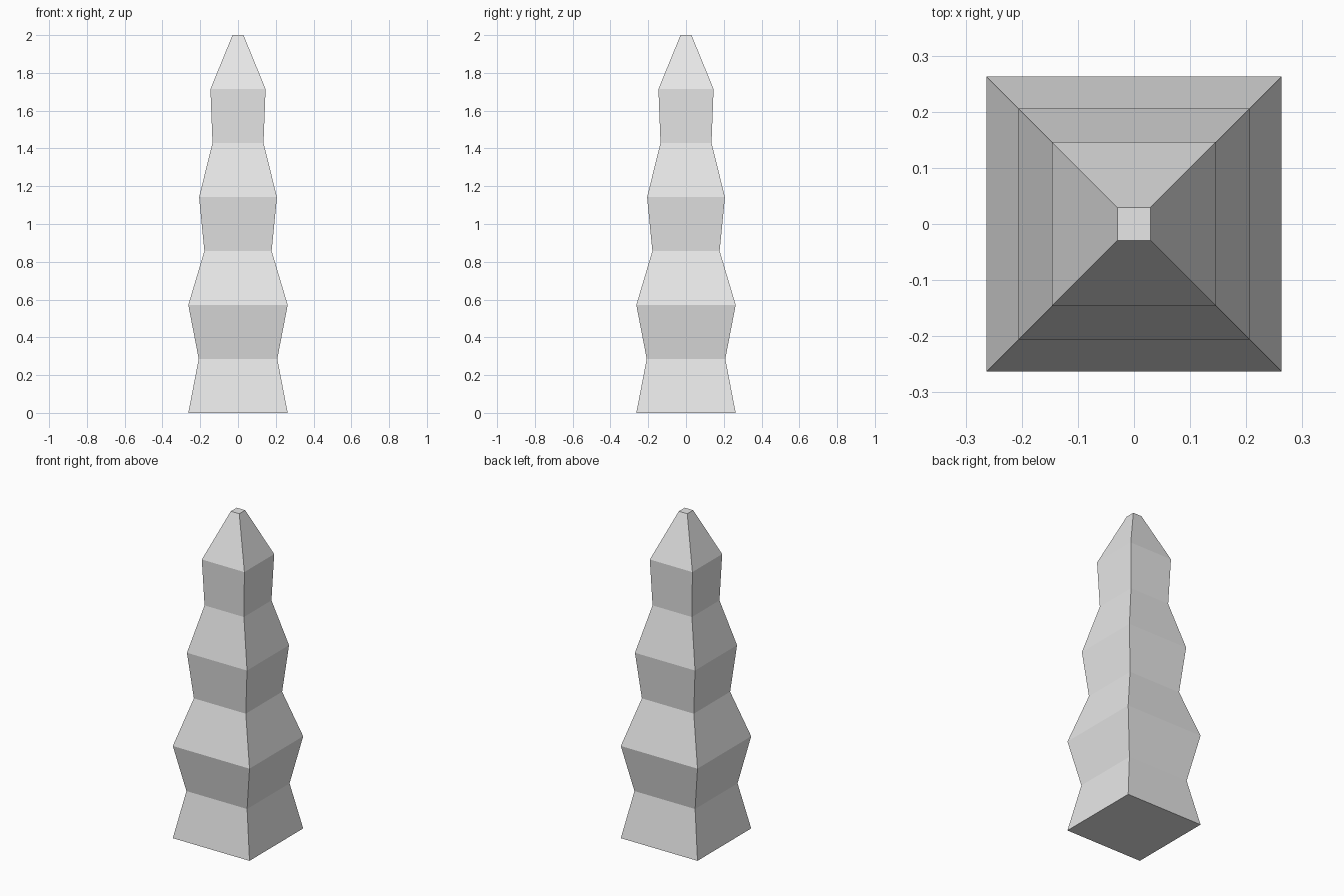
import bpy
import bmesh

cube = bpy.data.objects.get("Cube")
if cube:
    bpy.data.objects.remove(cube, do_unlink=True)

# Height step and half-width of each square ring, bottom to top
STEP = 2.0 / 7
HALF_WIDTHS = [0.263, 0.208, 0.263, 0.178, 0.206, 0.135, 0.146, 0.029]

# Plain light grey
grey = bpy.data.materials.new("light grey")
grey.use_nodes = True
colour = (0.8, 0.8, 0.8, 1.0)
grey.diffuse_color = colour
grey.node_tree.nodes["Principled BSDF"].inputs["Base Color"].default_value = colour

# Stacked square rings, bridged by flat faces
bm = bmesh.new()
rings = []
for i, w in enumerate(HALF_WIDTHS):
    corners = ((-w, -w), (w, -w), (w, w), (-w, w))
    rings.append([bm.verts.new((x, y, i * STEP)) for x, y in corners])
for low, high in zip(rings, rings[1:]):
    for k in range(4):
        n = (k + 1) % 4
        bm.faces.new((low[k], low[n], high[n], high[k]))

# Base and small flat tip
bm.faces.new(rings[0][::-1])
bm.faces.new(rings[-1])

mesh = bpy.data.meshes.new("tiered_spire")
bm.to_mesh(mesh)
bm.free()
mesh.materials.append(grey)
spire = bpy.data.objects.new("tiered_spire", mesh)
bpy.context.collection.objects.link(spire)
